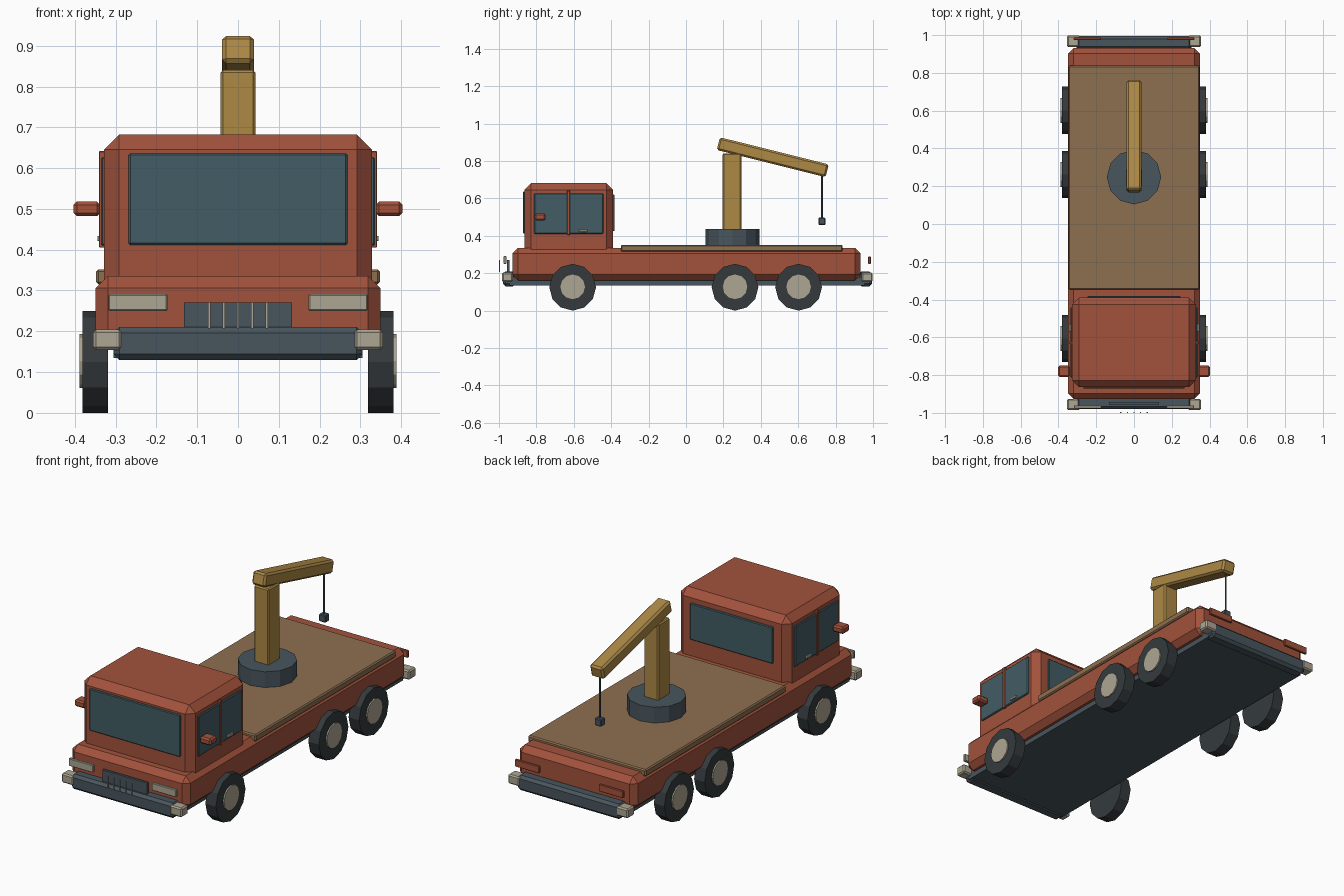
import bpy, bmesh, math
from mathutils import Matrix, Vector

if "Cube" in bpy.data.objects:
    bpy.data.objects.remove(bpy.data.objects["Cube"])


def material(name, r, g, b):
    m = bpy.data.materials.new(name)
    m.diffuse_color = (r, g, b, 1)
    m.use_nodes = True
    m.node_tree.nodes["Principled BSDF"].inputs["Base Color"].default_value = m.diffuse_color
    return m


RED = material("red_paint", 0.36, 0.085, 0.045)
GLASS = material("glass", 0.055, 0.11, 0.13)
STEEL = material("dark_steel", 0.065, 0.09, 0.11)
WOOD = material("wood", 0.27, 0.16, 0.08)
YELLOW = material("crane_yellow", 0.42, 0.25, 0.06)
RUBBER = material("rubber", 0.035, 0.042, 0.046)
CREAM = material("cream", 0.42, 0.38, 0.29)


def finish(name, bm, mat, loc, rot=(0, 0, 0)):
    me = bpy.data.meshes.new(name)
    bm.to_mesh(me)
    bm.free()
    me.materials.append(mat)
    ob = bpy.data.objects.new(name, me)
    ob.location, ob.rotation_euler = loc, rot
    bpy.context.collection.objects.link(ob)
    return ob


def box(name, mat, x, y, z, bevel=0.0, tilt=0.0):
    """Chamfered box from (min, max) ranges, optionally tilted about x."""
    lo, hi = Vector((x[0], y[0], z[0])), Vector((x[1], y[1], z[1]))
    bm = bmesh.new()
    bmesh.ops.create_cube(bm, size=1)
    bmesh.ops.scale(bm, vec=hi - lo, verts=bm.verts)
    if bevel:
        bmesh.ops.bevel(bm, geom=bm.edges[:], offset=bevel, segments=1,
                        profile=0.5, affect='EDGES')
    return finish(name, bm, mat, (lo + hi) / 2, (tilt, 0, 0))


def pair(name, mat, x, y, z, bevel=0.0):
    """The same box on the right and left sides."""
    box("right_" + name, mat, x, y, z, bevel)
    box("left_" + name, mat, (-x[1], -x[0]), y, z, bevel)


def cylinder(name, mat, loc, radius, depth, sides=12, axis='Z'):
    bm = bmesh.new()
    bmesh.ops.create_cone(bm, cap_ends=True, segments=sides, radius1=radius,
                          radius2=radius, depth=depth)
    # start with a corner on the y axis
    bmesh.ops.rotate(bm, verts=bm.verts, matrix=Matrix.Rotation(math.pi / 2, 3, 'Z'))
    if axis == 'X':
        bmesh.ops.rotate(bm, verts=bm.verts, matrix=Matrix.Rotation(math.pi / 2, 3, 'Y'))
    return finish(name, bm, mat, loc)


# Chassis, lower body and load deck
box("chassis", STEEL, (-0.305, 0.305), (-0.945, 0.955), (0.135, 0.18))
box("lower_body", RED, (-0.349, 0.349), (-0.927, 0.933), (0.162, 0.336), 0.03)
box("load_deck", WOOD, (-0.348, 0.348), (-0.348, 0.838), (0.315, 0.352), 0.006)

# Cab and its windows
box("cab", RED, (-0.328, 0.328), (-0.864, -0.39), (0.28, 0.682), 0.036)
box("windshield", GLASS, (-0.268, 0.268), (-0.872, -0.855), (0.412, 0.636), 0.004)
box("rear_window", GLASS, (-0.245, 0.245), (-0.398, -0.381), (0.425, 0.62), 0.004)
pair("side_window", GLASS, (0.32, 0.336), (-0.812, -0.442), (0.41, 0.627), 0.004)
pair("door_pillar", RED, (0.325, 0.341), (-0.636, -0.62), (0.405, 0.642), 0.002)
pair("door_handle", CREAM, (0.328, 0.345), (-0.572, -0.527), (0.421, 0.434), 0.002)
pair("mirror", RED, (0.338, 0.403), (-0.809, -0.75), (0.482, 0.518), 0.008)

# Bumpers with pale corner pieces
for end, y in (("front", (-0.979, -0.91)), ("rear", (0.925, 0.994))):
    box(end + "_bumper", STEEL, (-0.305, 0.305), y, (0.13, 0.21), 0.014)
for end, y in (("front", (-0.984, -0.926)), ("rear", (0.938, 0.998))):
    pair(end + "_bumper_corner", CREAM, (0.285, 0.355), y, (0.154, 0.204), 0.007)

# Lights and grille, standing slightly ahead of the body
pair("headlight", CREAM, (0.173, 0.318), (-0.976, -0.96), (0.25, 0.291), 0.003)
pair("tail_light", RED, (0.175, 0.32), (0.974, 0.988), (0.25, 0.289), 0.003)
box("grille", STEEL, (-0.132, 0.132), (-0.956, -0.943), (0.205, 0.271))
for i in range(5):
    x = (i - 2) * 0.035
    box(f"grille_bar_{i + 1}", CREAM, (x - 0.003, x + 0.003), (-1.0, -0.994), (0.207, 0.27))

# Wheels: one front axle and two rear axles
for axle, y in (("front", -0.606), ("middle", 0.262), ("rear", 0.602)):
    for side, s in (("right", 1), ("left", -1)):
        cylinder(f"{axle}_{side}_tire", RUBBER, (s * 0.35, y, 0.125), 0.125, 0.062, axis='X')
        cylinder(f"{axle}_{side}_hub", CREAM, (s * 0.3725, y, 0.127), 0.066, 0.031, axis='X')

# Crane: turntable, post, sloping boom, cable and hook block
cylinder("crane_turntable", STEEL, (0, 0.248, 0.391), 0.144, 0.09)
box("crane_post", YELLOW, (-0.043, 0.043), (0.196, 0.296), (0.42, 0.84), 0.006)
box("crane_boom", YELLOW, (-0.039, 0.039), (0.164, 0.764), (0.785, 0.855), 0.01,
    tilt=math.radians(-14))
cylinder("crane_cable", STEEL, (0, 0.727, 0.61), 0.005, 0.25, 8)
box("hook_block", STEEL, (-0.02, 0.02), (0.709, 0.745), (0.458, 0.497), 0.004)
